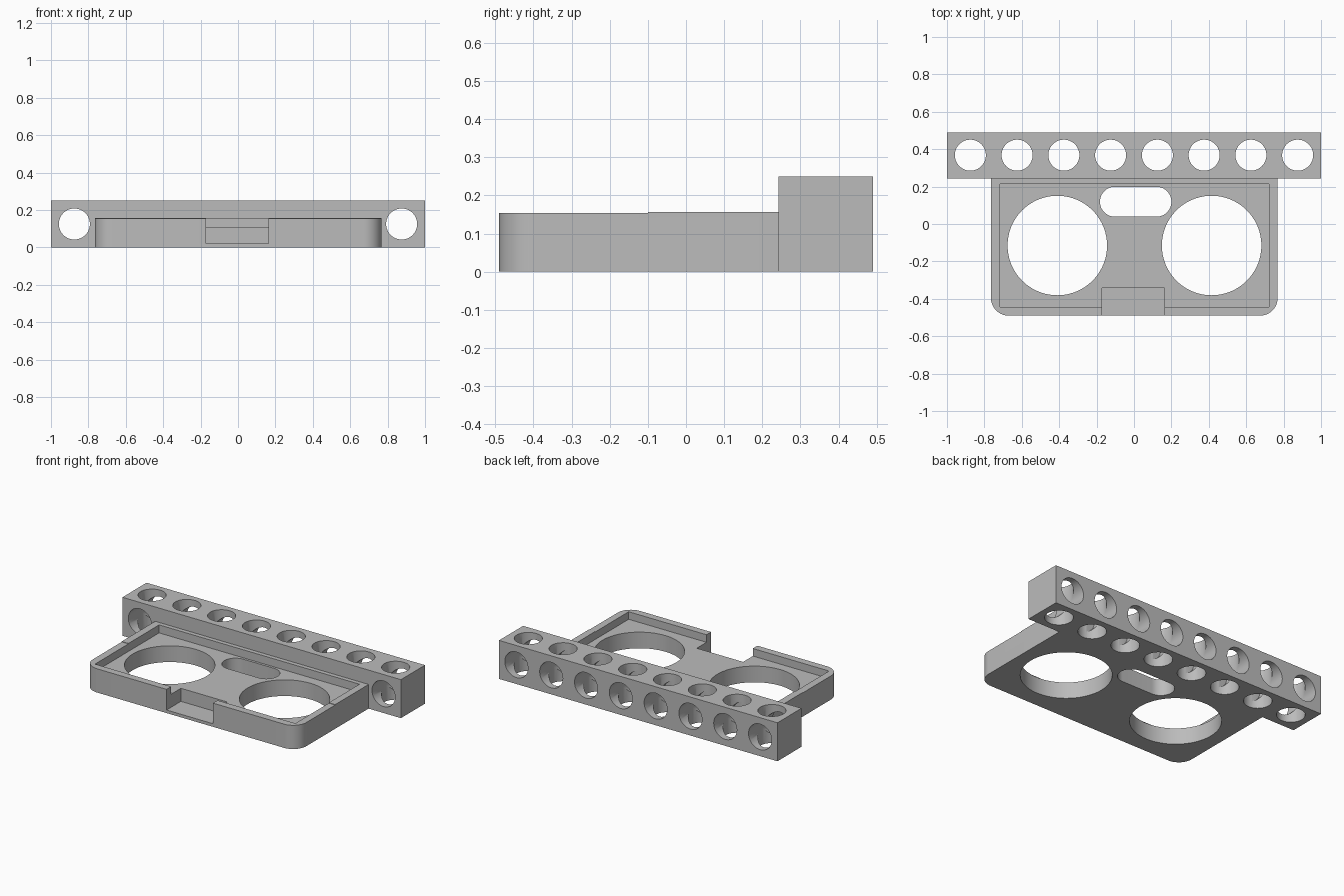
import bpy, bmesh, math

cube = bpy.data.objects.get("Cube")
if cube:
    bpy.data.objects.remove(cube)

grey = bpy.data.materials.new("plain grey")
grey.use_nodes = True
colour = (0.5, 0.5, 0.5, 1)
grey.diffuse_color = colour
grey.node_tree.nodes["Principled BSDF"].inputs["Base Color"].default_value = colour


def prism(name, points, z0, z1):
    """Extrude a flat outline upward."""
    bm = bmesh.new()
    face = bm.faces.new([bm.verts.new((x, y, z0)) for x, y in points])
    ext = bmesh.ops.extrude_face_region(bm, geom=[face])
    top = [v for v in ext["geom"] if isinstance(v, bmesh.types.BMVert)]
    bmesh.ops.translate(bm, verts=top, vec=(0, 0, z1 - z0))
    bmesh.ops.recalc_face_normals(bm, faces=bm.faces)
    mesh = bpy.data.meshes.new(name)
    bm.to_mesh(mesh)
    bm.free()
    mesh.materials.append(grey)
    obj = bpy.data.objects.new(name, mesh)
    bpy.context.collection.objects.link(obj)
    return obj


def box(name, x0, x1, y0, y1, z0, z1):
    return prism(name, [(x0, y0), (x1, y0), (x1, y1), (x0, y1)], z0, z1)


def arc(cx, cy, r, start, end, steps):
    angles = [math.radians(start + (end - start) * i / steps) for i in range(steps + 1)]
    return [(cx + r * math.cos(a), cy + r * math.sin(a)) for a in angles]


def circle(cx, cy, r, steps=64):
    return arc(cx, cy, r, 0, 360, steps)[:-1]


def cut(target, cutter):
    """Subtract a helper solid, then discard it."""
    cutter.hide_render = True
    mod = target.modifiers.new("cut", "BOOLEAN")
    mod.operation = "DIFFERENCE"
    mod.solver = "EXACT"
    mod.object = cutter
    bpy.context.view_layer.objects.active = target
    bpy.ops.object.modifier_apply(modifier=mod.name)
    bpy.data.objects.remove(cutter)


def finish(obj):
    bpy.ops.object.select_all(action="DESELECT")
    obj.select_set(True)
    bpy.context.view_layer.objects.active = obj
    bpy.ops.object.shade_smooth_by_angle(angle=math.radians(30))


# Mounting beam with a row of crossing holes
BACK, SEAM, BEAM_TOP = 0.49, 0.243, 0.25
HOLE_R, BLIND_END = 0.083, 0.288
beam = box("mounting_beam", -1, 1, SEAM, BACK, 0, BEAM_TOP)
for i in range(8):
    x = -0.875 + 0.25 * i
    cut(beam, prism("vertical_hole", circle(x, 0.368, HOLE_R, 48), -0.1, 0.4))
for i in range(8):
    x = -0.875 + 0.25 * i
    # End holes pass through; those behind the tray are blind
    start = 0.1 if i in (0, 7) else BLIND_END
    hole = prism("cross_hole", circle(x, -0.125, HOLE_R, 48), start, 0.6)
    for v in hole.data.vertices:
        px, py, pz = v.co
        v.co = (px, pz, -py)
    cut(beam, hole)
finish(beam)

# Tray body with rounded front corners
LEFT, RIGHT, FRONT, R = 0.768, -0.765, -0.49, 0.095
outline = [(LEFT, SEAM), (RIGHT, SEAM)]
outline += arc(RIGHT + R, FRONT + R, R, 180, 270, 16)
outline += arc(LEFT - R, FRONT + R, R, 270, 360, 16)
tray = prism("sensor_tray", outline, 0, 0.157)

# Slightly lower front rim, recess and front notch
cut(tray, box("rim_step", -0.9, 0.9, -0.6, -0.1, 0.154, 0.3))
cut(tray, box("recess", -0.717, 0.722, -0.443, 0.215, 0.105, 0.3))
cut(tray, box("front_notch", -0.17, 0.163, -0.6, -0.343, 0.02, 0.3))

# Two large round openings and the rounded slot
for x in (-0.41, 0.415):
    cut(tray, prism("round_opening", circle(x, -0.115, 0.266, 96), -0.1, 0.3))
slot = arc(0.12, 0.119, 0.08, -90, 90, 24) + arc(-0.102, 0.119, 0.08, 90, 270, 24)
cut(tray, prism("slot", slot, -0.1, 0.3))
finish(tray)
